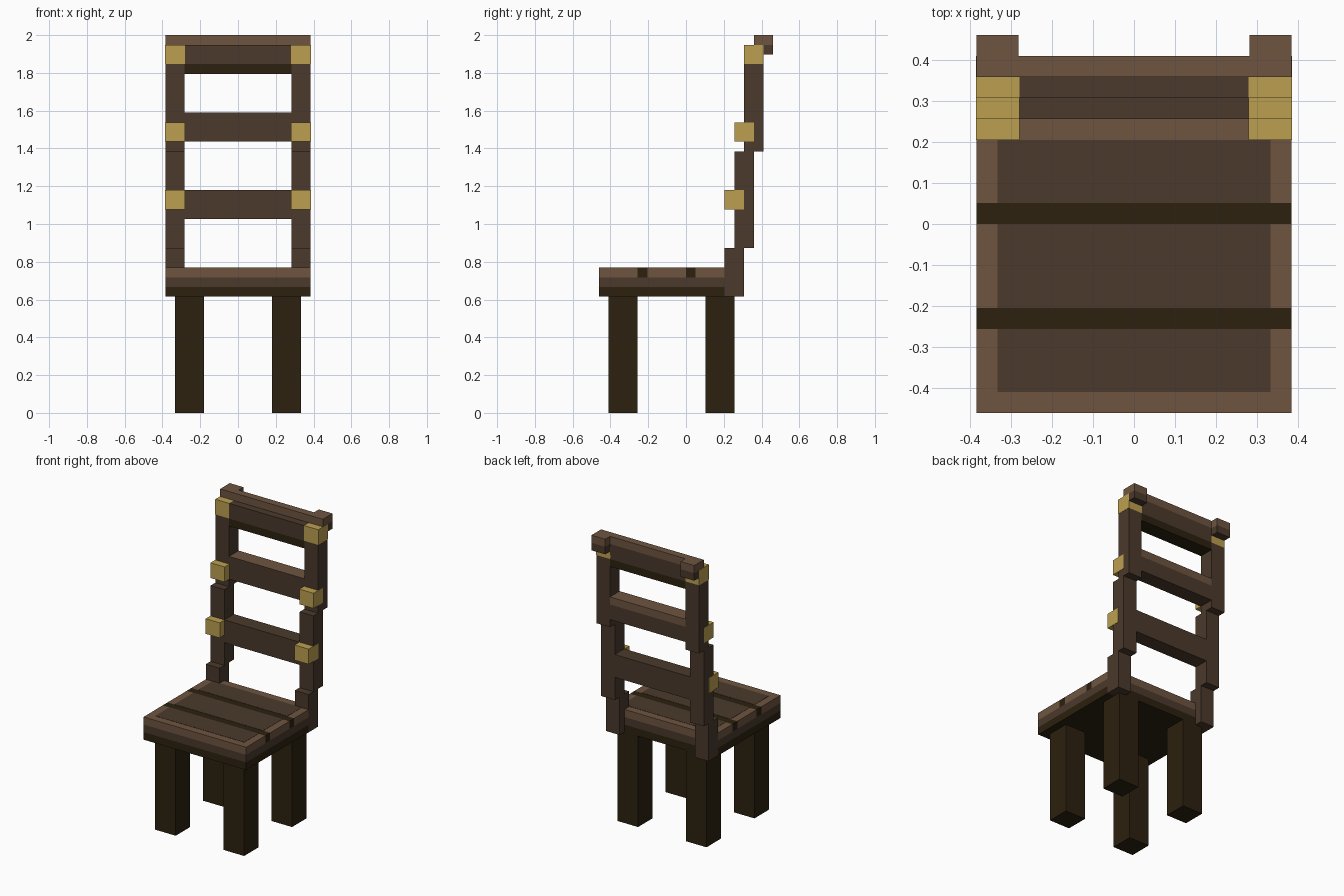
import bpy, bmesh

cube = bpy.data.objects.get("Cube")
if cube:
    bpy.data.objects.remove(cube, do_unlink=True)

U = 2 / 39  # one block; all part sizes below are in blocks


def material(name, rgb):
    m = bpy.data.materials.new(name)
    m.use_nodes = True
    m.diffuse_color = (*rgb, 1)
    bsdf = next(n for n in m.node_tree.nodes if n.type == 'BSDF_PRINCIPLED')
    bsdf.inputs["Base Color"].default_value = (*rgb, 1)
    bsdf.inputs["Roughness"].default_value = 0.9
    return m


DARK = material("dark wood", (0.025, 0.015, 0.0048))
MID = material("brown wood", (0.069, 0.041, 0.025))
LIGHT = material("light wood", (0.156, 0.091, 0.051))
GOLD = material("gold", (0.503, 0.352, 0.080))


def slab(name, outline, z0, z1, mat, top=None):
    """Extrude a counter-clockwise outline from z0 to z1; top recolours the upper face."""
    bm = bmesh.new()
    base = bm.faces.new([bm.verts.new((x * U, y * U, z0 * U)) for x, y in outline])
    out = bmesh.ops.extrude_face_region(bm, geom=[base], use_keep_orig=True)
    verts = [g for g in out["geom"] if isinstance(g, bmesh.types.BMVert)]
    bmesh.ops.translate(bm, verts=verts, vec=(0, 0, (z1 - z0) * U))
    bmesh.ops.recalc_face_normals(bm, faces=bm.faces)
    me = bpy.data.meshes.new(name)
    me.materials.append(mat)
    if top:
        me.materials.append(top)
        for f in bm.faces:
            f.material_index = int(f.normal.z > 0.5)
    bm.to_mesh(me)
    bm.free()
    ob = bpy.data.objects.new(name, me)
    bpy.context.collection.objects.link(ob)
    return ob


def box(name, x, y, z, mat, top=None):
    return slab(name, [(x[0], y[0]), (x[1], y[0]), (x[1], y[1]), (x[0], y[1])], *z, mat, top)


def pair(name, x, y, z, mat):
    """Matching boxes on the left (+x) and right (-x)."""
    box("left_" + name, x, y, z, mat)
    box("right_" + name, (-x[1], -x[0]), y, z, mat)


def seat_outline(y0):
    # Back edge narrows to fit between the posts
    return [(-7.5, y0), (7.5, y0), (7.5, 4), (5.5, 4), (5.5, 5), (-5.5, 5), (-5.5, 4), (-7.5, 4)]


FULL, INNER = (-7.5, 7.5), (-5.5, 5.5)

# Legs
pair("front_leg", (3.5, 6.5), (-8, -5), (0, 12), DARK)
pair("back_leg", (3.5, 6.5), (2, 5), (0, 12), DARK)

# Seat layers, planks and dark grooves
slab("seat_base", seat_outline(-9), 12, 13, DARK)
slab("seat_core", seat_outline(-9), 13, 14, MID)
box("front_plank", FULL, (-9, -5), (14, 15), LIGHT)
box("middle_plank", FULL, (-4, 0), (14, 15), LIGHT)
slab("back_plank", seat_outline(1), 14, 15, LIGHT)
for name, y in (("front", (-5, -4)), ("back", (0, 1))):
    box(name + "_groove", FULL, y, (14, 15), DARK)
for name, y in (("front", (-8, -5)), ("middle", (-4, 0)), ("back", (1, 4))):
    box(name + "_plank_panel", (-6.5, 6.5), y, (14.95, 15.03), MID)

# Stepped back posts
SIDE = (5.5, 7.5)
pair("lower_post", SIDE, (4, 6), (12, 17), MID)
pair("middle_post", SIDE, (5, 7), (17, 27), MID)
pair("upper_post", SIDE, (6, 8), (27, 36), MID)

# Gold studs, a hair wider than the posts
STUD = (5.46, 7.53)
pair("lower_stud", STUD, (4, 6), (21, 23), GOLD)
pair("middle_stud", STUD, (5, 7), (28, 30), GOLD)
pair("upper_stud", STUD, (6, 8), (36, 38), GOLD)

# Back rails
box("lower_rail", INNER, (5, 7), (20, 23), MID)
box("middle_rail", INNER, (6, 8), (28, 30), MID)
box("middle_rail_front_lip", INNER, (6, 7), (30, 31), MID, LIGHT)
box("middle_rail_back_lip", INNER, (7, 8), (30, 31), LIGHT)
box("top_rail_underside", INNER, (6, 8), (35, 36), DARK)
box("top_rail", INNER, (6, 8), (36, 38), MID)

# Top cap with ends that jut backwards
box("top_cap", FULL, (7, 8), (38, 39), LIGHT)
pair("cap_end", SIDE, (8, 9), (38, 39), LIGHT)
pair("cap_end_underside", SIDE, (8, 9), (37, 38), MID)
